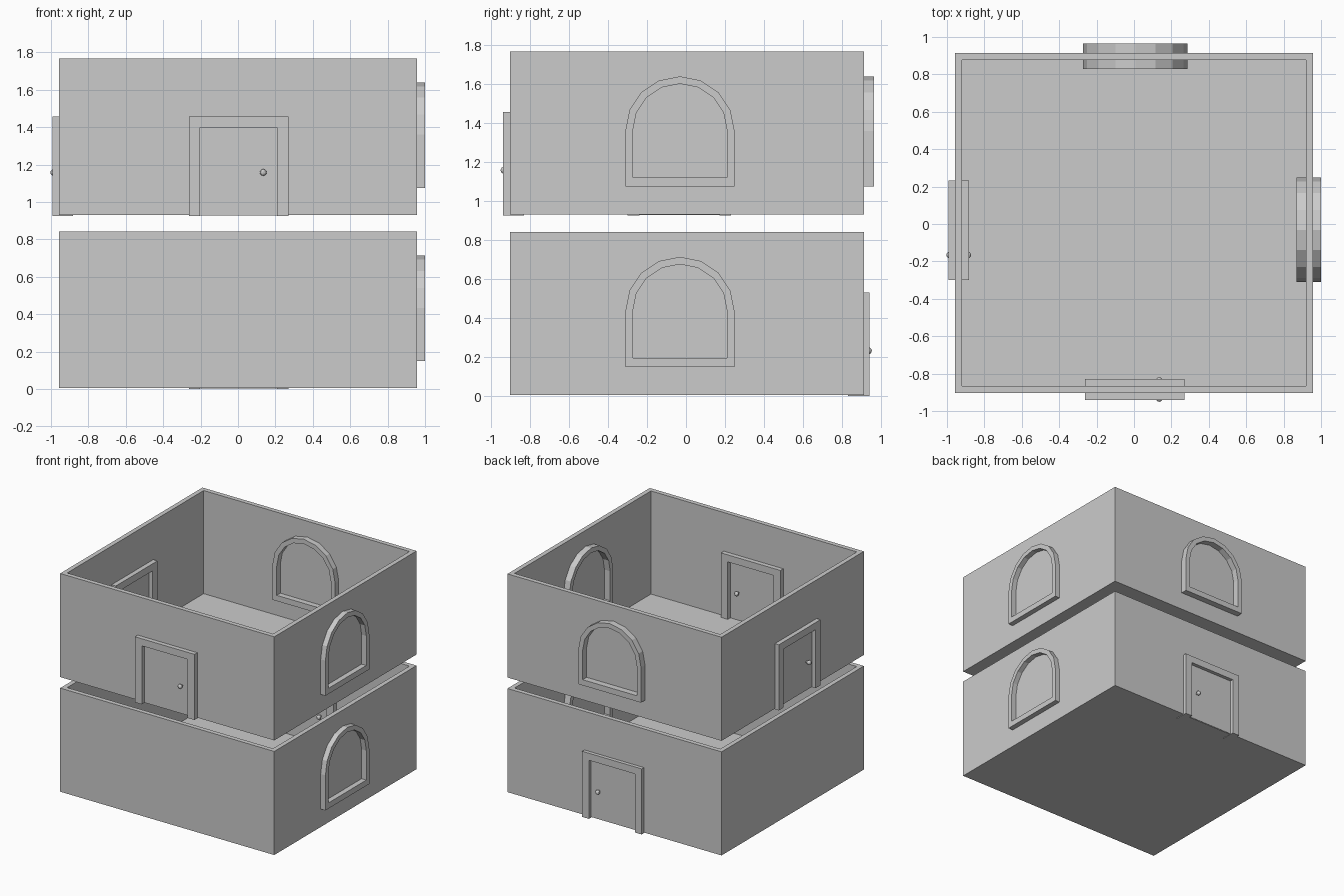
import bpy, bmesh, math
from mathutils import Matrix

if "Cube" in bpy.data.objects:
    bpy.data.objects.remove(bpy.data.objects["Cube"])

STOREY = 0.926   # height offset of the upper storey


def finish(bm, name, matrix=None):
    if matrix is not None:
        bm.transform(matrix)
    bmesh.ops.recalc_face_normals(bm, faces=bm.faces)
    me = bpy.data.meshes.new(name)
    bm.to_mesh(me)
    bm.free()
    ob = bpy.data.objects.new(name, me)
    bpy.context.collection.objects.link(ob)
    return ob


def box(name, lo, hi, matrix=None):
    bm = bmesh.new()
    bmesh.ops.create_cube(bm, size=1)
    for v in bm.verts:
        v.co = [lo[i] + (v.co[i] + 0.5) * (hi[i] - lo[i]) for i in range(3)]
    return finish(bm, name, matrix)


def band(name, outer, inner, depth, closed, matrix):
    """Frame between two (x, z) outlines, extruded +-depth along y."""
    bm = bmesh.new()
    rows = [[bm.verts.new((p[0], y, p[1])) for y, p in
             ((-depth, o), (depth, o), (depth, i), (-depth, i))]
            for o, i in zip(outer, inner)]
    n = len(rows)
    for k in range(n if closed else n - 1):
        a, b = rows[k], rows[(k + 1) % n]
        for j in range(4):
            m = (j + 1) % 4
            bm.faces.new((a[j], a[m], b[m], b[j]))
    if not closed:
        bm.faces.new(rows[0])
        bm.faces.new(rows[-1])
    return finish(bm, name, matrix)


def window(name, matrix, depth):
    def arch(r, sill, spring=0.434, seg=8):
        arc = [(r * math.cos(math.pi * k / seg), spring + r * math.sin(math.pi * k / seg))
               for k in range(seg + 1)]
        return [(r, sill)] + arc + [(-r, sill)]
    band(name, arch(0.28, 0.15), arch(0.242, 0.196), depth, True, matrix)


def door(name, matrix):
    def portal(w, h):
        return [(-w, 0), (-w, h), (w, h), (w, 0)]
    band(name + "_frame", portal(0.266, 0.53), portal(0.205, 0.473), 0.055, False, matrix)
    box(name + "_panel", (-0.205, -0.022, 0.002), (0.205, 0.022, 0.473), matrix)
    # knobs on both sides of the panel
    bm = bmesh.new()
    for s in (-1, 1):
        bmesh.ops.create_uvsphere(bm, u_segments=12, v_segments=8, radius=0.018,
                                  matrix=Matrix.Translation((0.132, s * 0.048, 0.232)))
    bmesh.ops.create_cone(bm, cap_ends=True, segments=8, radius1=0.008, radius2=0.008, depth=0.09,
                          matrix=Matrix.Translation((0.132, 0, 0.232)) @ Matrix.Rotation(math.pi / 2, 4, 'X'))
    finish(bm, name + "_knobs", matrix)


def place(x, y, z, deg=0):
    return Matrix.Translation((x, y, z)) @ Matrix.Rotation(math.radians(deg), 4, 'Z')


for z, tag in ((0, "lower"), (STOREY, "upper")):
    # walls and thin floor
    X, Y0, Y1 = 0.957, -0.904, 0.913
    t = 0.037
    bm = bmesh.new()
    rings = []
    for d, h in ((0, 0.005), (0, 0.842), (t, 0.842), (t, 0.009)):
        rings.append([bm.verts.new(c) for c in (
            (-X + d, Y0 + d, z + h), (X - d, Y0 + d, z + h),
            (X - d, Y1 - d, z + h), (-X + d, Y1 - d, z + h))])
    for a, b in zip(rings, rings[1:]):
        for k in range(4):
            m = (k + 1) % 4
            bm.faces.new((a[k], a[m], b[m], b[k]))
    bm.faces.new(rings[0])
    bm.faces.new(rings[-1])
    finish(bm, tag + "_storey_walls")
    # right-hand window on each storey
    window(tag + "_right_window", place(0.934, -0.031, z, 90), 0.065)

# back window and doors
window("upper_back_window", place(0.007, 0.897, STOREY), 0.067)
door("upper_front_door", place(0.003, -0.885, STOREY))
door("upper_left_door", place(-0.937, -0.034, STOREY, -90))
door("lower_back_door", place(0.003, 0.887, 0))
